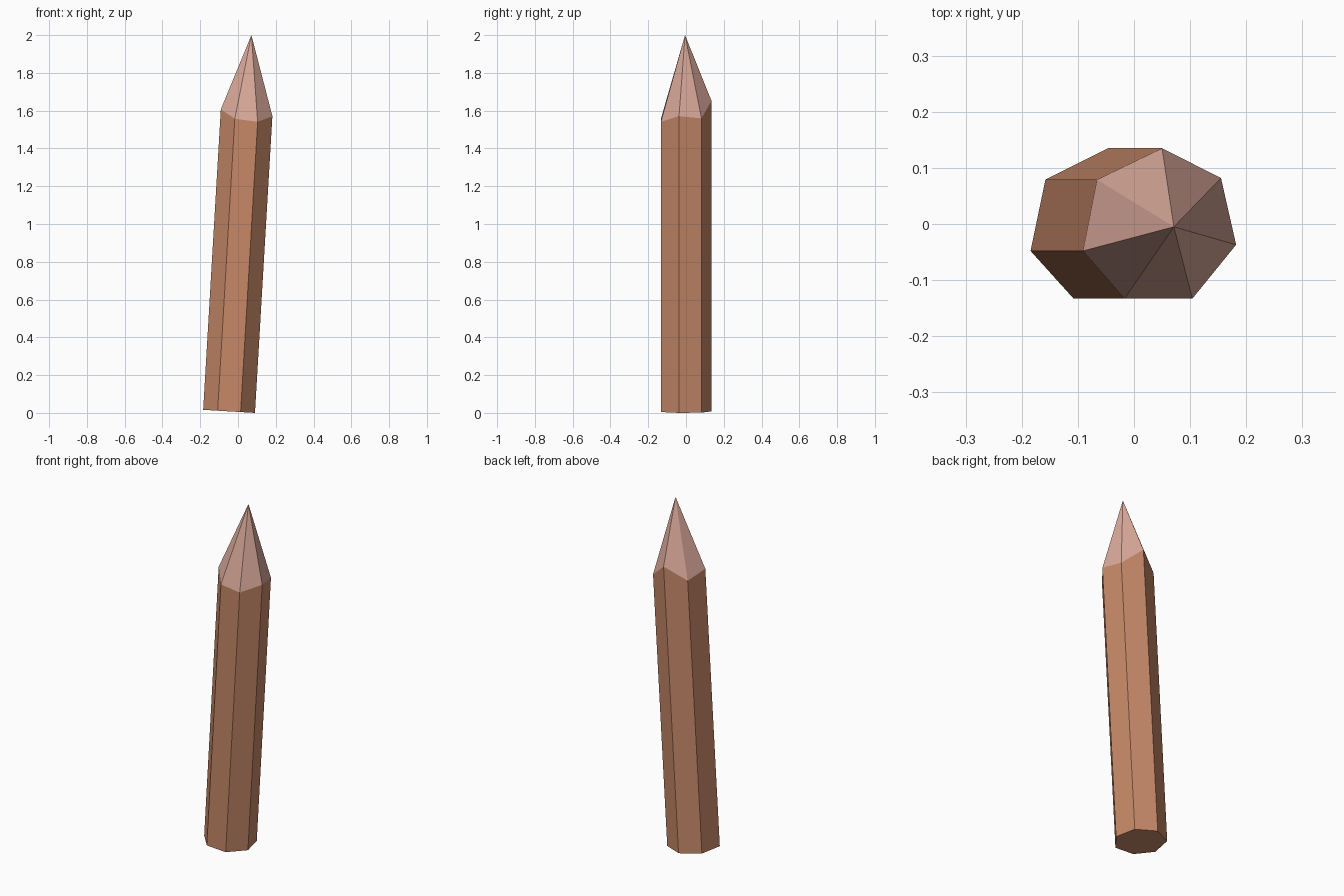
import bpy, bmesh

if "Cube" in bpy.data.objects:
    bpy.data.objects.remove(bpy.data.objects["Cube"])


def material(name, rgb):
    mat = bpy.data.materials.new(name)
    mat.diffuse_color = (*rgb, 1)
    mat.use_nodes = True
    mat.node_tree.nodes["Principled BSDF"].inputs["Base Color"].default_value = mat.diffuse_color
    return mat


# Hand-cut seven-sided rim where the shaft meets the sharpened tip
RIM = [(0.050, 0.135, 1.652), (-0.066, 0.079, 1.580), (-0.091, -0.048, 1.607),
       (-0.017, -0.133, 1.557), (0.104, -0.133, 1.541), (0.182, -0.037, 1.571),
       (0.155, 0.082, 1.559)]
APEX = (0.071, -0.005, 2.0)
LEAN = 0.0587  # sideways lean per unit of height


def foot(x, y, z):
    """Slide a rim point down the leaning shaft to the square-cut base."""
    zb = 0.0053 - LEAN * (x - LEAN * z)
    return (x - LEAN * (z - zb), y, zb)


bm = bmesh.new()
rim = [bm.verts.new(p) for p in RIM]
base = [bm.verts.new(foot(*p)) for p in RIM]
apex = bm.verts.new(APEX)

# Shaft sides and sharpened facets
for i in range(len(rim)):
    j = (i + 1) % len(rim)
    bm.faces.new((base[i], base[j], rim[j], rim[i])).material_index = 0
    bm.faces.new((rim[i], rim[j], apex)).material_index = 1

# Base cap
bm.faces.new(base[::-1])
bmesh.ops.recalc_face_normals(bm, faces=bm.faces[:])

mesh = bpy.data.meshes.new("wooden_stake")
bm.to_mesh(mesh)
bm.free()
mesh.materials.append(material("bark", (0.57, 0.25, 0.14)))
mesh.materials.append(material("cut_wood", (0.69, 0.39, 0.32)))
bpy.context.collection.objects.link(bpy.data.objects.new("wooden_stake", mesh))
